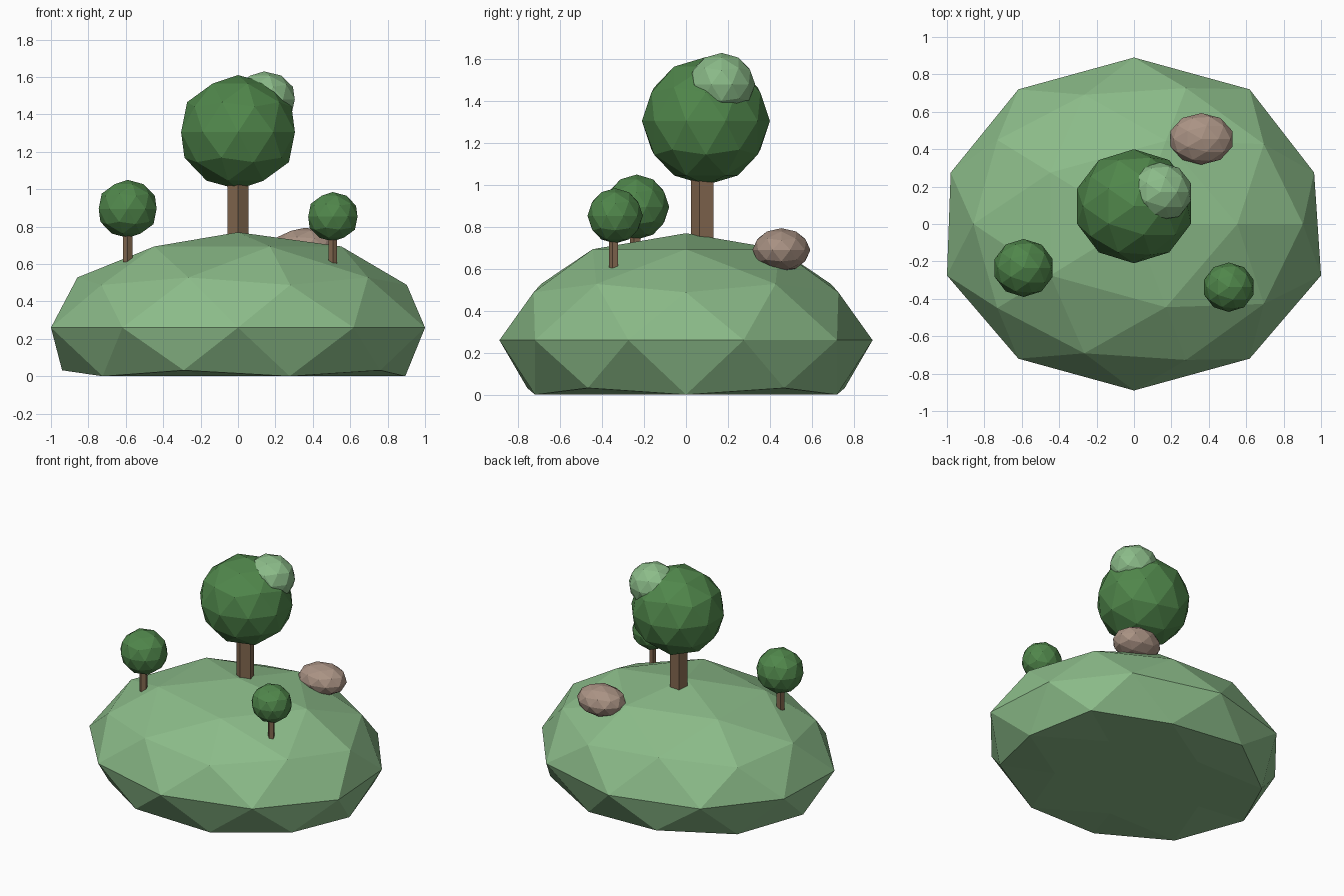
import bpy, bmesh
from math import sin, cos, pi

if "Cube" in bpy.data.objects:
    bpy.data.objects.remove(bpy.data.objects["Cube"])


def material(name, rgb):
    m = bpy.data.materials.new(name)
    m.diffuse_color = (*rgb, 1)
    m.use_nodes = True
    m.node_tree.nodes["Principled BSDF"].inputs["Base Color"].default_value = m.diffuse_color
    return m


GRASS = material("grass", (0.26, 0.50, 0.25))
LEAF = material("dark_leaf", (0.08, 0.24, 0.07))
LIGHT = material("light_leaf", (0.26, 0.50, 0.25))
BARK = material("bark", (0.23, 0.14, 0.08))
STONE = material("stone", (0.40, 0.29, 0.23))


def add_object(name, bm, mat, loc):
    bmesh.ops.recalc_face_normals(bm, faces=bm.faces)
    mesh = bpy.data.meshes.new(name)
    bm.to_mesh(mesh)
    bm.free()
    mesh.materials.append(mat)
    obj = bpy.data.objects.new(name, mesh)
    obj.location = loc
    bpy.context.collection.objects.link(obj)
    return obj


def blob(name, loc, radii, mat, shape=None):
    """Faceted 80-sided ball; shape edits the unit ball before scaling."""
    bm = bmesh.new()
    bmesh.ops.create_icosphere(bm, subdivisions=2, radius=1)
    if shape:
        for v in bm.verts:
            shape(v.co)
    bmesh.ops.scale(bm, vec=radii, verts=bm.verts)
    return add_object(name, bm, mat, loc)


def trunk(name, x, y, z0, z1, r):
    """Five-sided post with one edge facing the front."""
    bm = bmesh.new()
    ring = [(r * cos(-pi / 2 + i * 2 * pi / 5), r * sin(-pi / 2 + i * 2 * pi / 5))
            for i in range(5)]
    face = bm.faces.new([bm.verts.new((a, b, 0)) for a, b in ring])
    ext = bmesh.ops.extrude_face_region(bm, geom=[face], use_keep_orig=True)
    top = [g for g in ext["geom"] if isinstance(g, bmesh.types.BMVert)]
    bmesh.ops.translate(bm, vec=(0, 0, z1 - z0), verts=top)
    add_object(name, bm, BARK, (x, y, z0))


# Hill: flattened ball, slightly drawn in above the rim, flat underneath
def hill_shape(co):
    if 0.3 < co.z < 0.6:
        co.x *= 0.96
        co.y *= 0.96
    elif abs(co.z) < 0.01 and co.y > 0 and abs(co.x) > 0.9:
        co.x *= 0.963 if co.x > 0 else 0.98
    co.z = max(co.z, -0.26 / 0.51)


blob("hill", (0, 0, 0.26), (1.0515, 0.89, 0.51), GRASS, hill_shape)

# Large tree with a lighter tuft
trunk("large_trunk", 0, 0.083, 0.66, 1.1, 0.06)
blob("large_foliage", (0, 0.095, 1.305), (0.32, 0.305, 0.305), LEAF)
blob("light_tuft", (0.14, 0.17, 1.48), (0.172, 0.16, 0.15), LIGHT)

# Small trees
for side, x, y, z0, zc, r in (("left", -0.59, -0.235, 0.61, 0.895, 0.155),
                              ("right", 0.507, -0.338, 0.6, 0.853, 0.132)):
    trunk(side + "_small_trunk", x, y - 0.005, z0, zc, r * 0.175)
    blob(side + "_small_foliage", (x, y, zc), (r * 1.05, r, r), LEAF)

# Rock
blob("rock", (0.36, 0.455, 0.69), (0.174, 0.138, 0.104), STONE)
